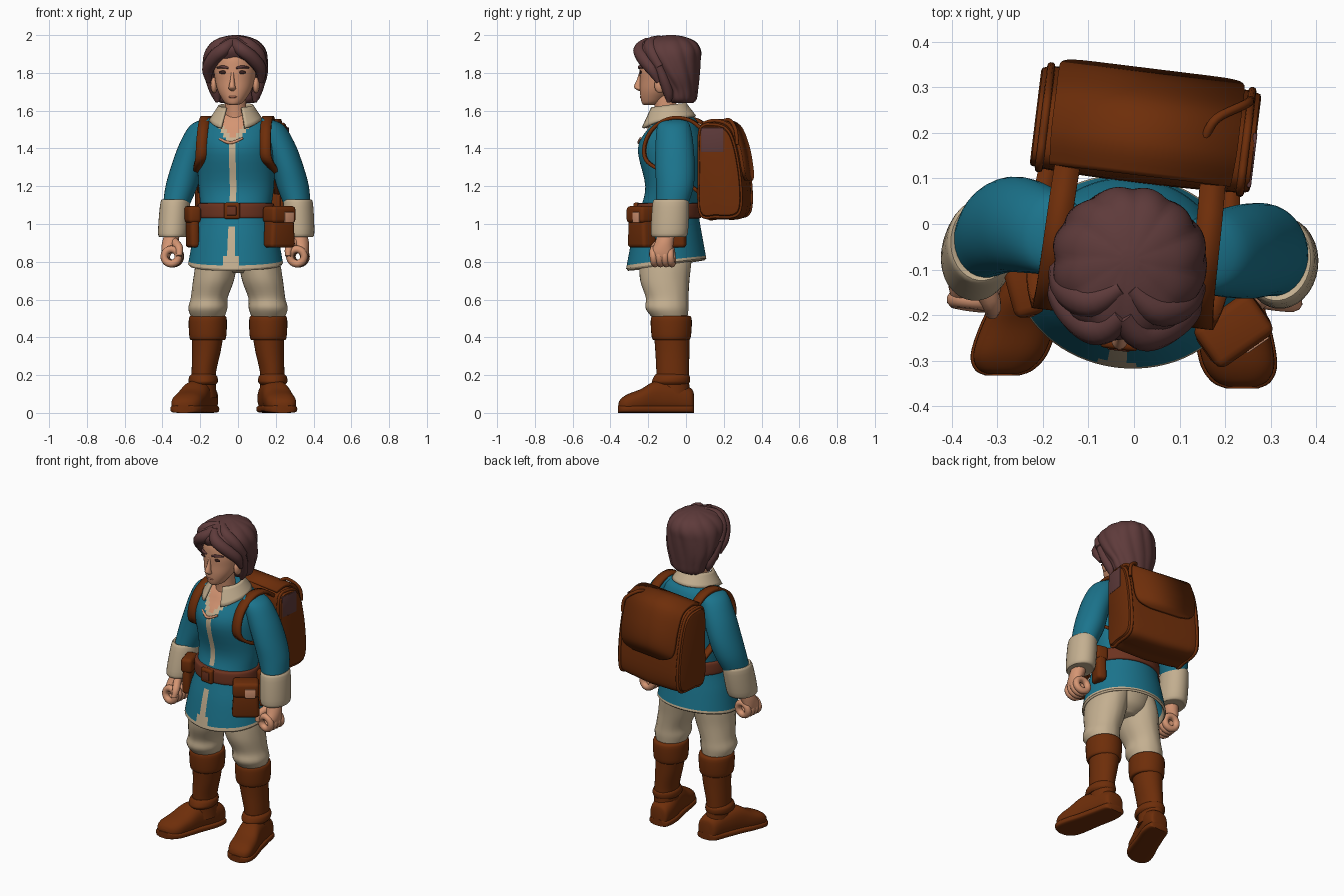
import bpy, bmesh, math
from math import sin, cos, pi, tau, copysign, radians
from mathutils import Matrix, Vector

cube = bpy.data.objects.get("Cube")
if cube:
    bpy.data.objects.remove(cube, do_unlink=True)

parts = []


def material(name, r, g, b):
    m = bpy.data.materials.new(name)
    m.use_nodes = True
    m.diffuse_color = (r, g, b, 1)
    m.node_tree.nodes["Principled BSDF"].inputs["Base Color"].default_value = (r, g, b, 1)
    return m


teal = material("teal cloth", .011, .175, .265)
cream = material("cream linen", .55, .43, .28)
skin_tone = material("skin", .66, .3, .17)
brown = material("brown leather", .155, .027, .003)
belt_brown = material("belt leather", .15, .033, .014)
hair_brown = material("hair brown", .112, .043, .043)
dark = material("dark eye", .04, .015, .012)
lip = material("lip", .5, .18, .11)


def register(name, data, mat):
    obj = bpy.data.objects.new(name, data)
    bpy.context.collection.objects.link(obj)
    data.materials.append(mat)
    parts.append(obj)
    return obj


def finish(name, bm, mat):
    bmesh.ops.recalc_face_normals(bm, faces=bm.faces)
    mesh = bpy.data.meshes.new(name)
    bm.to_mesh(mesh)
    bm.free()
    return register(name, mesh, mat)


def spline(pts, sub=5, closed=False):
    """Smooth curve through points of any dimension."""
    n, out = len(pts), []
    for i in range(n if closed else n - 1):
        ids = [(i + k) % n if closed else min(max(i + k, 0), n - 1) for k in (-1, 0, 1, 2)]
        for s in range(sub):
            t = s / sub
            out.append([.5 * (2*b + (c - a)*t + (2*a - 5*b + 4*c - d)*t*t + (3*b - a - 3*c + d)*t**3)
                        for a, b, c, d in zip(*(pts[j] for j in ids))])
    return out if closed else out + [list(pts[-1])]


def skin(name, rings, mat, closed=True, thickness=0):
    """Bridge rows of points; closed rows are capped, open rows are thickened."""
    bm = bmesh.new()
    rows = [[bm.verts.new(p) for p in ring] for ring in rings]
    n = len(rows[0])
    for lower, upper in zip(rows, rows[1:]):
        for k in range(n if closed else n - 1):
            j = (k + 1) % n
            bm.faces.new((lower[k], lower[j], upper[j], upper[k]))
    if closed:
        bm.faces.new(rows[0])
        bm.faces.new(rows[-1])
    obj = finish(name, bm, mat)
    if thickness:
        mod = obj.modifiers.new("thickness", 'SOLIDIFY')
        mod.thickness, mod.offset = thickness, 0
    return obj


def loft(name, sections, mat, n=32, power=2, wave=0, along_y=False):
    """Sections are (x, y, z, half width, half depth) of rounded rings."""
    rings = []
    for x, y, z, ra, rb in spline(sections):
        ring = []
        for k in range(n):
            a = tau * k / n
            w = 1 + wave * (abs(sin(6 * a + z * 8)) - .6)
            u = copysign(abs(cos(a)) ** (2 / power), cos(a)) * ra * w
            v = copysign(abs(sin(a)) ** (2 / power), sin(a)) * rb * w
            ring.append((x + u, y, z + v) if along_y else (x + u, y + v, z))
        rings.append(ring)
    return skin(name, rings, mat)


def tube(name, pts, mat, closed=False):
    """Round tube through (x, y, z, radius) points."""
    cu = bpy.data.curves.new(name, 'CURVE')
    cu.dimensions, cu.bevel_depth, cu.bevel_resolution = '3D', 1, 3
    cu.use_fill_caps = True
    path = spline(pts, 5, closed)
    sp = cu.splines.new('POLY')
    sp.points.add(len(path) - 1)
    for point, (x, y, z, r) in zip(sp.points, path):
        point.co, point.radius = (x, y, z, 1), r
    sp.use_cyclic_u = closed
    return register(name, cu, mat)


def ribbon(name, pts, mat):
    """Flat band through (x, y, z, half width) points."""
    rows = [[(x - w, y, z), (x + w, y, z)] for x, y, z, w in spline(pts)]
    return skin(name, rows, mat, False, .018)


def ball(name, loc, size, mat):
    bm = bmesh.new()
    bmesh.ops.create_uvsphere(bm, u_segments=20, v_segments=12, radius=1,
                              matrix=Matrix.LocRotScale(Vector(loc), None, Vector(size)))
    return finish(name, bm, mat)


def box(name, loc, size, mat, yaw=0, bevel=.02, taper=1):
    bm = bmesh.new()
    bmesh.ops.create_cube(bm, size=1, matrix=Matrix.Diagonal((*size, 1)))
    for v in bm.verts:
        if v.co.z > 0:
            v.co.x *= taper
    bmesh.ops.bevel(bm, geom=bm.edges[:], offset=bevel, segments=3, profile=.5, affect='EDGES')
    bm.transform(Matrix.Translation(loc) @ Matrix.Rotation(radians(yaw), 4, 'Z'))
    return finish(name, bm, mat)


# Tunic with painted hem, neck opening, button strip and skirt split
tunic = loft("tunic", [
    (0, -.1, .92, .2, .16), (0, -.105, .785, .235, .195), (0, -.105, .785, .25, .21),
    (0, -.105, .8, .249, .209), (0, -.1, .93, .225, .185), (0, -.09, 1.07, .19, .155),
    (0, -.072, 1.2, .2, .143), (0, -.077, 1.4, .205, .178), (0, -.06, 1.52, .185, .13),
    (0, -.06, 1.565, .13, .1), (0, -.06, 1.6, .07, .07)], teal, n=72)
tunic.data.materials.append(cream)
tunic.data.materials.append(skin_tone)
for face in tunic.data.polygons:
    x, y, z = face.center
    x = abs(x)
    if z < .8:
        face.material_index = 1
    elif y < -.1:
        if z > 1.43 and x < (z - 1.43) * .6:
            face.material_index = 2
        elif (z > 1.4 and x < (z - 1.4) * .6 + .015) or (z > 1.12 and x < .019):
            face.material_index = 1
        elif z < 1 and x < .012 + (1 - z) * .12:
            face.material_index = 1
for v in tunic.data.vertices:  # skirt hangs lower in front
    v.co.z += .12 * (v.co.y + .15) * max(0, .95 - v.co.z) / .15

# Collar, open at the front
collar = []
for row in range(6):
    t, line = row / 5, []
    for k in range(41):
        gap = .48
        a = -pi / 2 + gap + (tau - 2 * gap) * k / 40
        end = min(k, 40 - k) / 40
        r = .086 + .05 * t
        y = r * 1.05 * sin(a)
        line.append((r * cos(a), y - .095, 1.625 - .075 * t + .13 * y - .025 * t * math.exp(-(end * 9) ** 2)))
    collar.append(line)
skin("collar", collar, cream, False, .014)
tube("neck_lace", [(-.07, -.225, 1.45, .006), (-.01, -.252, 1.43, .008), (.055, -.235, 1.455, .006)], skin_tone)

# Belt and pouches
loft("belt", [(0, -.09, 1.03, .195, .16), (0, -.09, 1.04, .206, .17),
              (0, -.09, 1.1, .203, .168), (0, -.09, 1.11, .19, .155)], belt_brown, n=48)
box("buckle", (0, -.262, 1.07), (.085, .03, .085), brown, bevel=.01)
box("buckle_plate", (0, -.274, 1.07), (.05, .012, .05), belt_brown, bevel=.004)
for name, x, y, width, depth, yaw in (("left", .245, -.205, .16, .09, 42), ("right", -.222, -.17, .13, .05, -68),
                                      ("rear", .225, -.02, .1, .06, 82)):
    box(name + "_pouch", (x, y, .975), (width, depth, .2), brown, yaw, .02, .85)
    box(name + "_pouch_flap", (x, y, 1.05), (width * .95, depth + .02, .09), brown, yaw, .02)
    if name == "left":
        spot = Vector((x, y, 1.035)) + Matrix.Rotation(radians(yaw), 3, 'Z') @ Vector((.025, -depth / 2 - .01, 0))
        box("pouch_worn_patch", spot, (.06, .008, .055), skin_tone, yaw, .003)

# Neck and head
loft("neck", [(0, -.1, 1.46, .08, .08), (0, -.1, 1.55, .06, .06), (0, -.12, 1.7, .055, .06)], skin_tone)
loft("head", [(0, -.2, 1.63, .02, .025), (0, -.185, 1.64, .045, .05), (0, -.17, 1.67, .068, .072),
              (0, -.15, 1.71, .09, .095), (0, -.13, 1.76, .105, .115), (0, -.125, 1.82, .112, .122),
              (0, -.12, 1.89, .105, .12), (0, -.1, 1.95, .08, .09)], skin_tone, n=40)
loft("nose", [(0, -.243, 1.705, .008, .01), (0, -.25, 1.715, .019, .02), (0, -.256, 1.73, .017, .021),
              (0, -.245, 1.77, .01, .015), (0, -.236, 1.82, .007, .008)], skin_tone, n=16)
ball("mouth", (0, -.24, 1.673), (.024, .006, .006), lip)

# Hair: main mass with strand ridges
loft("hair", [(0, -.02, 1.64, .085, .055), (0, -.018, 1.66, .112, .072), (0, -.02, 1.71, .13, .082),
              (0, -.045, 1.78, .158, .115), (0, -.075, 1.86, .168, .152), (0, -.09, 1.92, .158, .168),
              (0, -.09, 1.965, .123, .14), (0, -.085, 1.99, .07, .08), (0, -.08, 2, .02, .02)],
     hair_brown, n=96, wave=.05)

# Backpack side profile in (y, z), swept across with rounded ends
profile = spline([(.1, 1.05), (.095, 1.3), (.1, 1.51), (.18, 1.535), (.25, 1.505),
                  (.29, 1.41), (.318, 1.25), (.325, 1.1), (.295, 1.035), (.19, 1.03)], 5, True)
mid_y, mid_z = .2, 1.28
ends = [(-.243, .86), (-.24, .92), (-.22, .96), (-.17, .985), (0, 1.02),
        (.17, .985), (.22, .96), (.24, .92), (.243, .86)]
skin("backpack", [[(x, mid_y + (y - mid_y) * s, mid_z + (z - mid_z) * s) for y, z in profile]
                  for x, s in ends], brown)
ribbon("backpack_flap", [(0, .11, 1.53, .2), (0, .18, 1.548, .205), (0, .26, 1.515, .205), (0, .305, 1.41, .205),
                         (0, .326, 1.3, .2), (0, .333, 1.25, .17), (0, .334, 1.23, .1)], brown)
box("side_patch", (.24, .17, 1.445), (.009, .12, .13), hair_brown, bevel=.003)
tube("pack_handle", [(.13, .2, 1.54, .01), (.15, .25, 1.55, .01), (.21, .29, 1.5, .01),
                     (.22, .3, 1.42, .01)], brown)

# Everything that comes in pairs
for s, side in ((1, "left_"), (-1, "right_")):
    def flip(pts):
        return [(s * p[0], *p[1:]) for p in pts]

    def swing(pts):
        """Mirror an arm part and bring the lower arms level with each other."""
        return [(s * x, y + s * .08 * max(0, 1.35 - z), z, *rest) for x, y, z, *rest in pts]

    # Face details and hair locks
    ball(side + "eye", (s * .05, -.236, 1.803), (.023, .006, .009), dark)
    tube(side + "eyebrow", flip([(.02, -.246, 1.825, .005), (.05, -.242, 1.832, .008),
                                 (.085, -.213, 1.828, .004)]), hair_brown)
    ball(side + "ear", (s * .112, -.125, 1.735), (.018, .03, .042), skin_tone)
    tube(side + "fringe", flip([(0, -.2, 1.965, .025), (.045, -.238, 1.925, .036), (.1, -.215, 1.88, .037),
                                (.14, -.165, 1.82, .032), (.14, -.13, 1.75, .012)]), hair_brown)
    tube(side + "upper_fringe", flip([(.01, -.14, 1.98, .02), (.07, -.18, 1.95, .036),
                                      (.125, -.16, 1.9, .036), (.15, -.12, 1.83, .025)]), hair_brown)
    tube(side + "side_lock", flip([(.145, -.13, 1.84, .025), (.132, -.1, 1.76, .028),
                                   (.108, -.08, 1.69, .027), (.1, -.08, 1.645, .01)]), hair_brown)

    # Sleeve, cuff and hand
    loft(side + "sleeve", swing([(.12, -.05, 1.56, .04, .05), (.17, -.045, 1.525, .075, .085),
                                 (.22, -.035, 1.43, .085, .1), (.265, -.03, 1.31, .085, .105),
                                 (.295, -.035, 1.2, .085, .1), (.32, -.055, 1.1, .07, .085)]), teal)
    loft(side + "cuff", swing([(.322, -.06, 1.125, .06, .075), (.325, -.06, 1.115, .078, .096),
                               (.333, -.08, .95, .079, .098), (.333, -.085, .935, .06, .075)]), cream)
    loft(side + "palm", swing([(.335, -.095, .95, .04, .045), (.345, -.11, .9, .042, .05),
                               (.36, -.125, .85, .028, .055), (.365, -.125, .81, .015, .045)]), skin_tone)
    for i in range(4):
        y = -.08 - .03 * i
        ring = [(.33 + .038 * cos(a * pi / 4), y, .828 + .038 * sin(a * pi / 4), .02) for a in range(8)]
        tube(f"{side}finger_{i + 1}", swing(ring), skin_tone, True)
    tube(side + "thumb", swing([(.325, -.12, .91, .024), (.29, -.17, .875, .022),
                                (.285, -.19, .83, .015)]), skin_tone)

    # Trousers
    loft(side + "trouser_leg", flip([(.09, -.11, .88, .1, .14), (.112, -.11, .8, .11, .14), (.13, -.112, .7, .108, .13),
                                     (.152, -.1, .61, .097, .112), (.16, -.1, .55, .102, .112),
                                     (.16, -.08, .49, .08, .085)]), cream, wave=.02)

    # Boot, with the toes turned out
    loft(side + "boot_cuff", flip([(.16, -.078, .385, .08, .085), (.16, -.078, .4, .097, .103),
                                   (.16, -.078, .5, .1, .108), (.16, -.078, .515, .08, .085)]), brown)
    loft(side + "boot_shaft", flip([(.16, -.075, .42, .085, .095), (.168, -.072, .32, .075, .09),
                                    (.182, -.07, .2, .064, .086), (.18, -.065, .08, .068, .085)]), brown)
    loft(side + "boot_strap", flip([(.184, -.08, .15, .066, .09), (.184, -.08, .165, .077, .1),
                                    (.184, -.075, .19, .075, .096), (.184, -.075, .205, .062, .085)]), brown)
    foot = [(.165, .04, .05, .035, .05), (.168, .025, .065, .06, .065), (.18, -.05, .08, .072, .08),
            (.21, -.15, .085, .074, .085), (.235, -.23, .063, .08, .063), (.252, -.295, .05, .078, .05),
            (.26, -.33, .038, .058, .038), (.263, -.343, .03, .03, .025)]
    foot = [(s * x + .075 * y, y * (1 + s * .04), *rest) for x, y, *rest in foot]
    loft(side + "boot_foot", foot, brown, power=2.5, along_y=True)
    loft(side + "boot_sole", [(x, y * 1.01, .02, w + .006, .02) for x, y, z, w, h in foot],
         brown, power=4, along_y=True)

    # Shoulder strap and backpack piping
    ribbon(side + "shoulder_strap", flip([(.16, .12, 1.49, .028), (.163, .04, 1.55, .028), (.165, -.06, 1.56, .028),
                                          (.167, -.15, 1.51, .028), (.17, -.195, 1.43, .028),
                                          (.175, -.195, 1.35, .028), (.2, -.14, 1.3, .02),
                                          (.21, -.02, 1.25, .02), (.2, .12, 1.15, .02)]), brown)
    tube(side + "pack_piping", [(s * .222, mid_y + (y - mid_y) * .96, mid_z + (z - mid_z) * .96, .009)
                                for y, z in profile[::2]], brown, True)

loft("trouser_seat", [(0, -.105, .74, .06, .08), (0, -.105, .79, .15, .13), (0, -.1, .9, .19, .155)], cream)

# Smooth shading, then turn the upper body slightly over the legs
bpy.ops.object.select_all(action='DESELECT')
for obj in parts:
    if obj.type == 'MESH':
        obj.select_set(True)
        bpy.context.view_layer.objects.active = obj
bpy.ops.object.shade_smooth_by_angle(angle=radians(45))
turn = Matrix.Rotation(radians(-7), 4, 'Z')
for obj in parts:
    if "boot" not in obj.name and "trouser" not in obj.name:
        obj.matrix_world = turn
